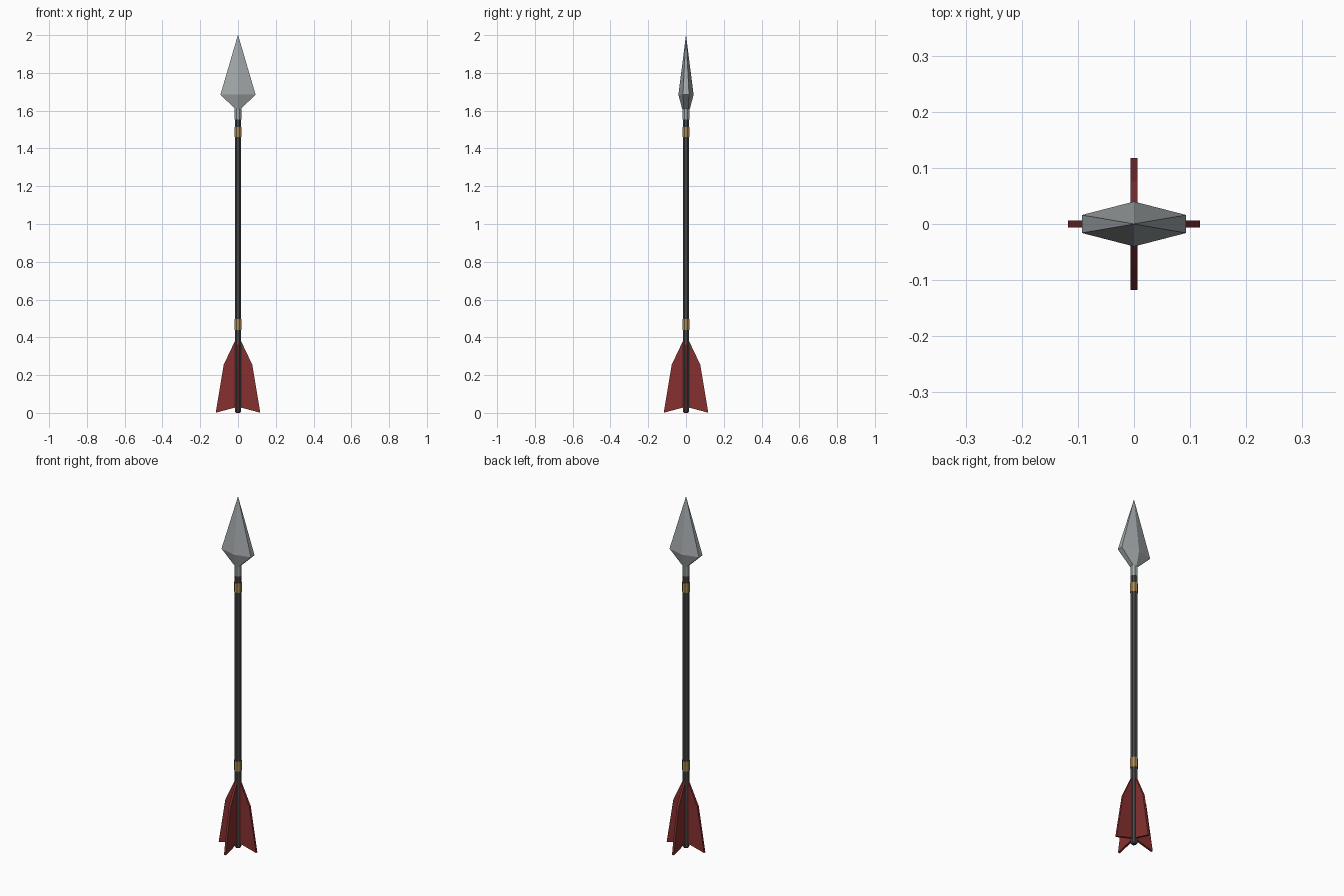
import bpy, bmesh
from math import cos, sin, pi

if "Cube" in bpy.data.objects:
    bpy.data.objects.remove(bpy.data.objects["Cube"])


def material(name, rgb):
    m = bpy.data.materials.new(name)
    m.diffuse_color = (*rgb, 1)
    m.use_nodes = True
    m.node_tree.nodes["Principled BSDF"].inputs["Base Color"].default_value = m.diffuse_color
    return m


dark = material("dark_wood", (0.06, 0.06, 0.06))
gold = material("gold_wrap", (0.42, 0.27, 0.09))
red = material("red_feather", (0.24, 0.03, 0.03))
steel = material("steel", (0.36, 0.39, 0.40))


def finish(name, bm, mat):
    bmesh.ops.recalc_face_normals(bm, faces=bm.faces)
    me = bpy.data.meshes.new(name)
    bm.to_mesh(me)
    bm.free()
    me.materials.append(mat)
    ob = bpy.data.objects.new(name, me)
    bpy.context.collection.objects.link(ob)
    return ob


def loft(name, rings, mat):
    """Bridge rings of equal length; the ends are capped."""
    bm = bmesh.new()
    vs = [[bm.verts.new(p) for p in r] for r in rings]
    n = len(rings[0])
    for a, b in zip(vs, vs[1:]):
        for i in range(n):
            j = (i + 1) % n
            bm.faces.new((a[i], a[j], b[j], b[i]))
    bm.faces.new(vs[0])
    bm.faces.new(vs[-1])
    return finish(name, bm, mat)


def rod(name, profile, mat, n=8):
    return loft(name, [[(r * cos((i + .5) * 2 * pi / n), r * sin((i + .5) * 2 * pi / n), z)
                        for i in range(n)] for r, z in profile], mat)


# Shaft, wraps and socket
rod("shaft", [(0.012, 0.004), (0.0185, 0.014), (0.0185, 1.56)], dark)
rod("lower_wrap", [(0.0205, 0.44), (0.0205, 0.497)], gold)
rod("upper_wrap", [(0.0205, 1.46), (0.0205, 1.513)], gold)
rod("head_socket", [(0.0195, 1.553), (0.0195, 1.63)], steel)


# Spear-like head: six-sided section with blunt side edges
def hexa(w, d, e, z):
    return [(w, -e, z), (w, e, z), (0, d, z), (-w, e, z), (-w, -e, z), (0, -d, z)]


loft("arrow_head", [hexa(0.016, 0.021, 0.012, 1.61),
                    hexa(0.093, 0.04, 0.016, 1.685),
                    hexa(0.0006, 0.0005, 0.0003, 2.0)], steel)

# Four fletching fins
outline = [(0.005, 0.035), (0.016, 0.032), (0.118, 0.005), (0.076, 0.258), (0.016, 0.385), (0.005, 0.385)]
for k, side in enumerate(("right", "back", "left", "front")):
    c, s = cos(k * pi / 2), sin(k * pi / 2)
    loft("fin_" + side, [[(r * c - t * s, r * s + t * c, z) for r, z in outline]
                         for t in (-0.006, 0.006)], red)

for ob in bpy.context.collection.objects:
    if ob.name.startswith("fin"):
        ob.location.z = -0.004
    if ob.name == "shaft":
        ob.location.z = -0.004
